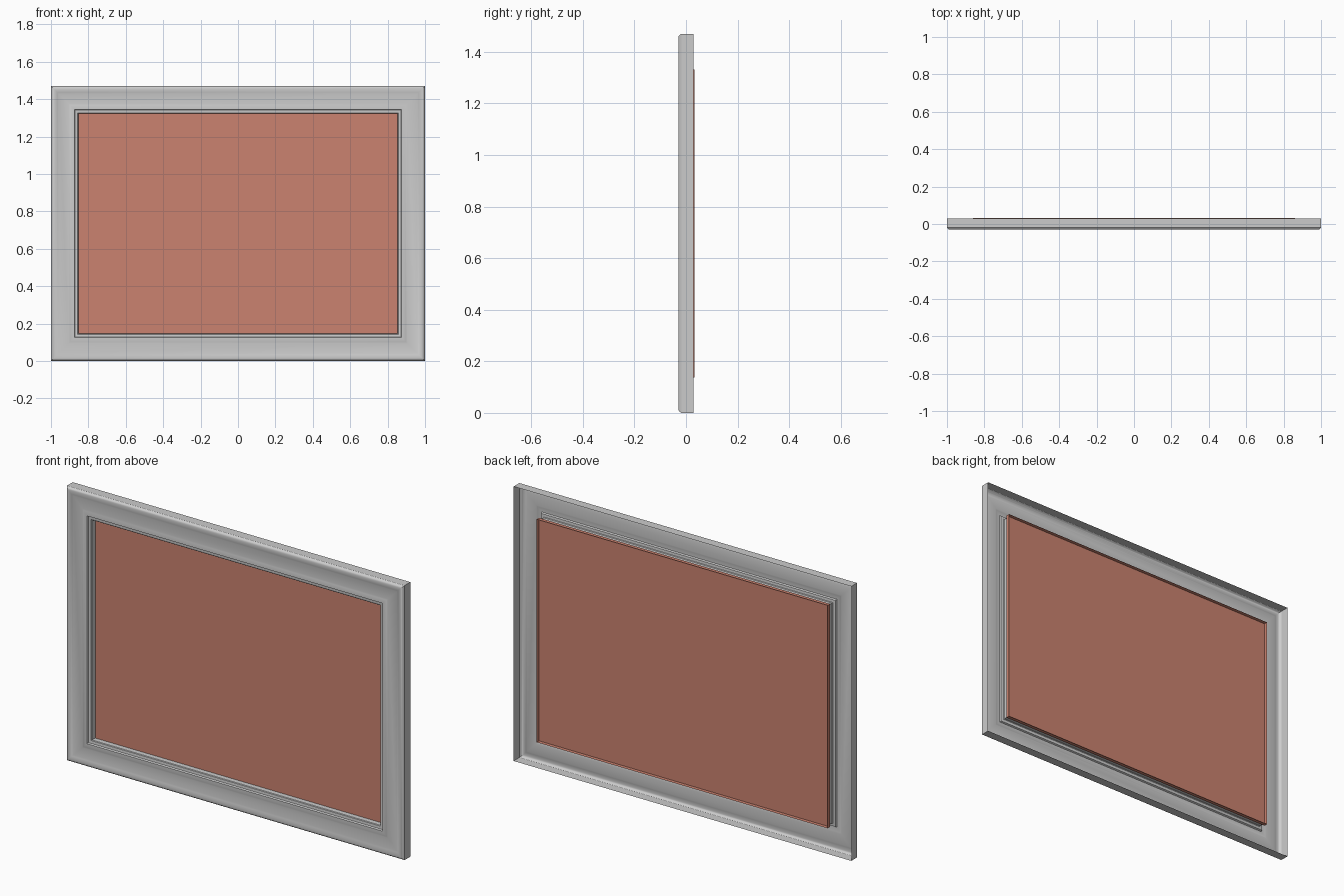
import bpy
import bmesh
import math

cube = bpy.data.objects.get("Cube")
if cube:
    bpy.data.objects.remove(cube, do_unlink=True)

HALF_W, HALF_H = 1.0, 0.735


def make_material(name, rgb):
    mat = bpy.data.materials.new(name)
    mat.use_nodes = True
    mat.diffuse_color = (*rgb, 1)
    bsdf = mat.node_tree.nodes["Principled BSDF"]
    bsdf.inputs["Base Color"].default_value = (*rgb, 1)
    bsdf.inputs["Roughness"].default_value = 0.6
    return mat


def rectangular_sweep(name, profile, mat, cap=False):
    """Sweep an (inset, y) profile around the rectangle with mitred corners."""
    bm = bmesh.new()
    rings = []
    for inset, y in profile:
        w, h = HALF_W - inset, HALF_H - inset
        rings.append([bm.verts.new((sx * w, y, HALF_H + sz * h))
                      for sx, sz in ((-1, -1), (1, -1), (1, 1), (-1, 1))])
    for a, b in zip(rings, rings[1:]):
        for i in range(4):
            j = (i + 1) % 4
            bm.faces.new((a[i], a[j], b[j], b[i]))
    if cap:
        bm.faces.new(rings[-1])
    mesh = bpy.data.meshes.new(name)
    bm.to_mesh(mesh)
    bm.free()
    mesh.materials.append(mat)
    obj = bpy.data.objects.new(name, mesh)
    bpy.context.collection.objects.link(obj)
    bpy.ops.object.select_all(action="DESELECT")
    obj.select_set(True)
    bpy.context.view_layer.objects.active = obj
    bpy.ops.object.shade_smooth_by_angle(angle=math.radians(30))
    return obj


grey = make_material("light grey", (0.6, 0.6, 0.6))
terracotta = make_material("terracotta", (0.6, 0.225, 0.16))

# Moulded frame: hollow back, outer bead, flat face, inner bead, stepped lip
profile = [(0, 0.03), (0, -0.018)]
profile += [(0.016 - 0.014 * math.cos(t), -0.018 - 0.012 * math.sin(t))
            for t in (math.radians(a) for a in (20, 45, 70, 90))]
profile += [(0.026, -0.029), (0.034, -0.026), (0.042, -0.024),
            (0.095, -0.024), (0.102, -0.026), (0.112, -0.028),
            (0.125, -0.028), (0.129, -0.02), (0.143, -0.018),
            (0.146, -0.015), (0.146, 0.012)]
rectangular_sweep("frame", profile, grey)

# Shallow panel tray, open at the back
rectangular_sweep("picture_panel", [(0.138, 0.032), (0.138, 0.012)],
                  terracotta, cap=True)
